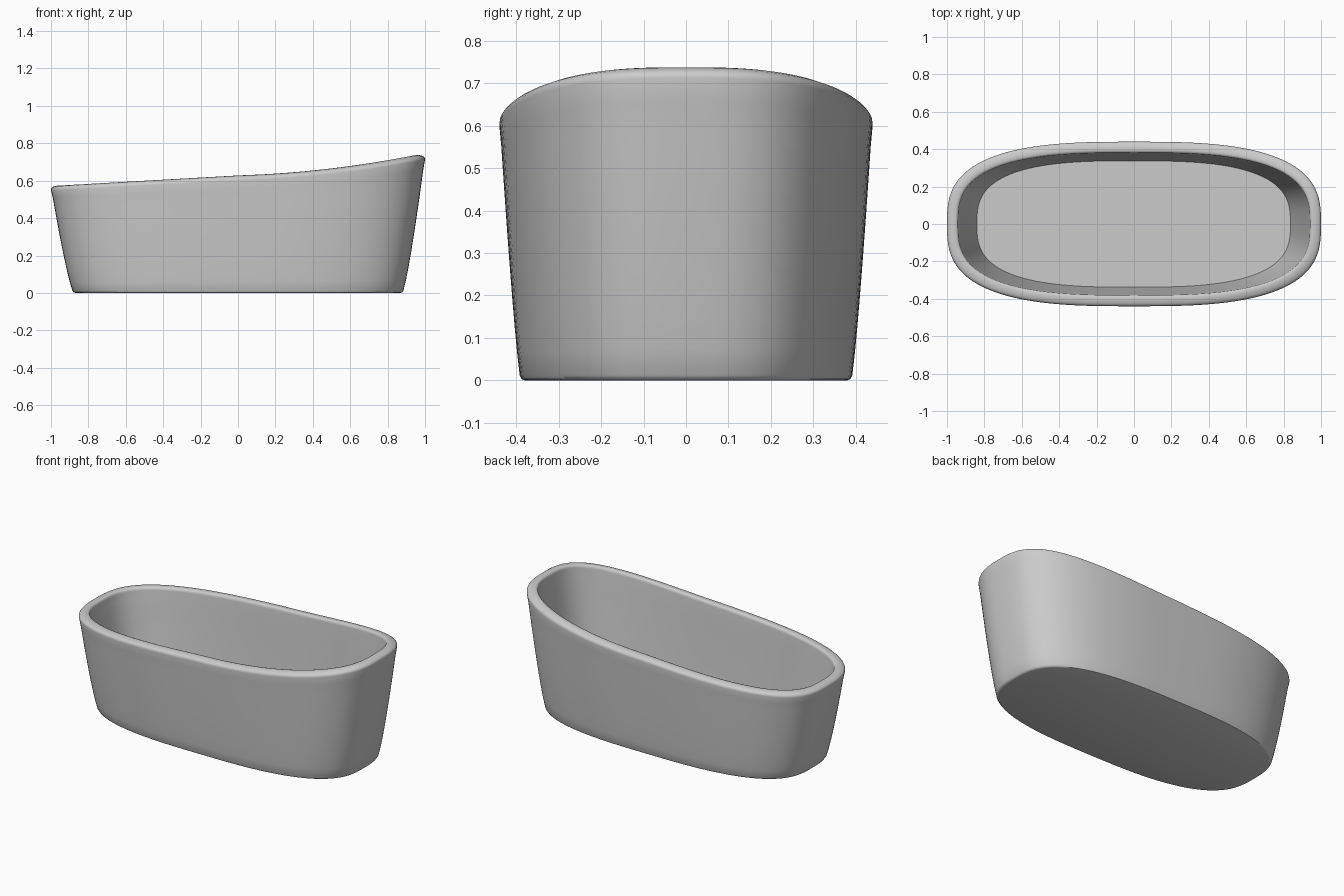
import bpy, bmesh, math

if "Cube" in bpy.data.objects:
    bpy.data.objects.remove(bpy.data.objects["Cube"])

N = 128          # points around each ring
EXP = 2.9        # superellipse roundness of the plan outline
WALL = 0.06      # wall and floor thickness


def rim_height(x):
    # sloping rim: low at -x, sweeping up to the backrest at +x
    return 0.62 + (0.054 * x if x < 0 else 0.03 * x + 0.08 * x * x)


def ring(bm, t, inset=0.0, dz=0.0, flat=None):
    # t: 0 at the base, 1 at the rim; flat overrides with one level height
    verts = []
    for i in range(N):
        a = 2 * math.pi * i / N
        c, s = math.cos(a), math.sin(a)
        ux = math.copysign(abs(c) ** (2 / EXP), c)
        uy = math.copysign(abs(s) ** (2 / EXP), s)
        top = rim_height(ux)
        h = t if flat is None else flat / top
        flare = h ** 0.8
        x = (0.88 + 0.12 * flare - inset) * ux
        y = (0.39 + 0.05 * flare - inset) * uy
        z = top * t + dz if flat is None else flat
        verts.append(bm.verts.new((x, y, z)))
    return verts


bm = bmesh.new()
rings = []
# outer wall with a softened base edge
rings.append(ring(bm, 0, inset=0.010, flat=0.0))
rings.append(ring(bm, 0, inset=0.003, flat=0.003))
rings.append(ring(bm, 0, flat=0.012))
for k in range(1, 10):
    rings.append(ring(bm, k / 10))
# rounded rim, slightly higher on the inside
for inset, dz in ((0.0, -0.018), (0.001, -0.009), (0.006, -0.002), (0.014, 0.003),
                  (0.03, 0.007), (0.046, 0.008), (0.054, 0.005), (0.059, -0.002),
                  (WALL, -0.012)):
    rings.append(ring(bm, 1, inset, dz))
# inner wall down to the level floor
for k in range(9, 1, -1):
    rings.append(ring(bm, k / 10, WALL))
rings.append(ring(bm, 0, WALL, flat=0.06))

for lo, hi in zip(rings, rings[1:]):
    for i in range(N):
        j = (i + 1) % N
        bm.faces.new((lo[i], lo[j], hi[j], hi[i]))
# underside and floor
bm.faces.new(rings[0][::-1])
bm.faces.new(rings[-1])
bmesh.ops.recalc_face_normals(bm, faces=bm.faces)

mesh = bpy.data.meshes.new("bathtub")
bm.to_mesh(mesh)
bm.free()
tub = bpy.data.objects.new("bathtub", mesh)
bpy.context.collection.objects.link(tub)
bpy.context.view_layer.objects.active = tub
tub.select_set(True)
bpy.ops.object.shade_smooth_by_angle(angle=math.radians(40))
